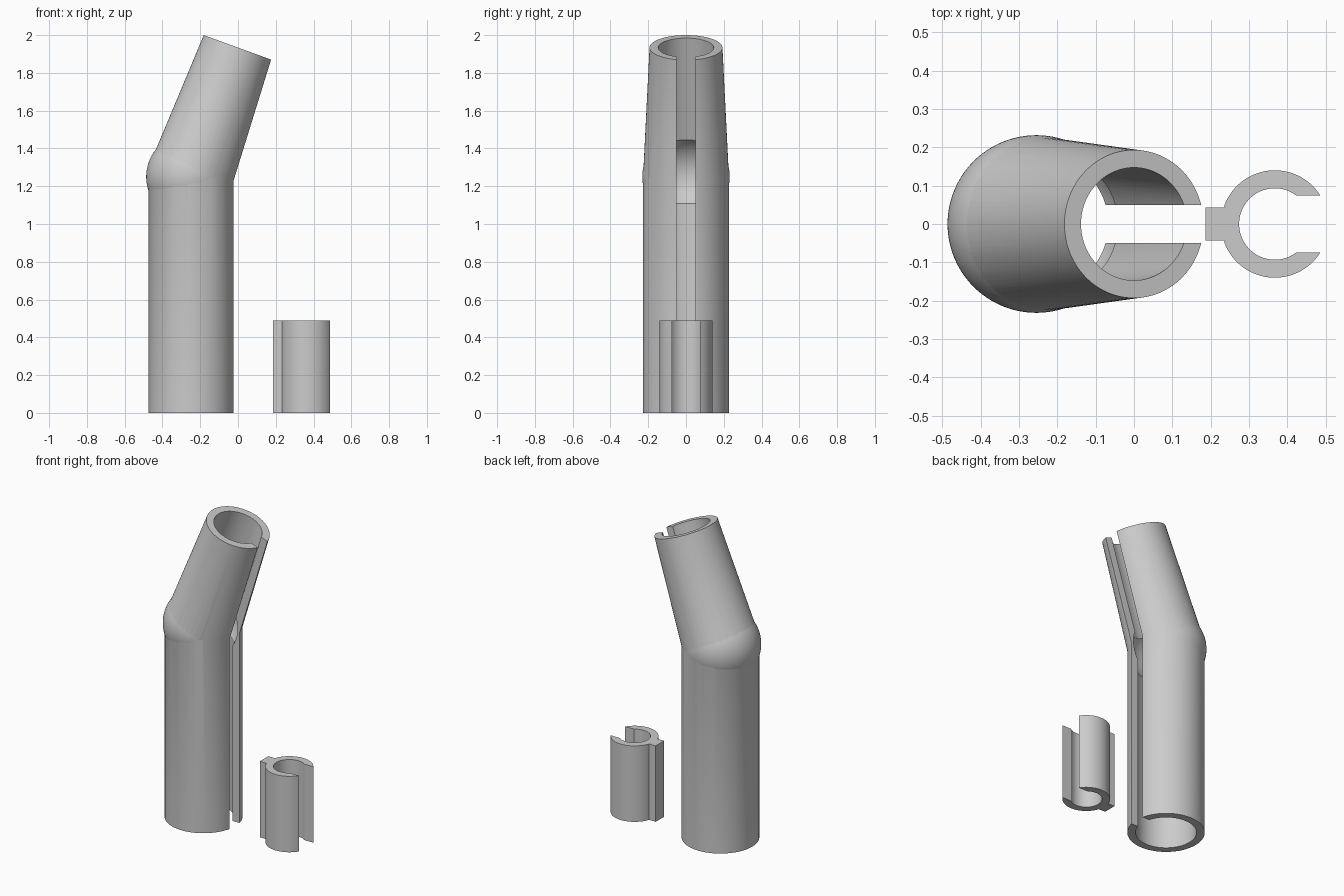
import bpy, bmesh
from math import sin, cos, pi, asin, radians
from mathutils import Matrix, Vector

if "Cube" in bpy.data.objects:
    bpy.data.objects.remove(bpy.data.objects["Cube"])

grey = bpy.data.materials.new("plain_grey")
grey.use_nodes = True
grey.diffuse_color = (0.6, 0.6, 0.6, 1)
grey.node_tree.nodes["Principled BSDF"].inputs["Base Color"].default_value = (0.6, 0.6, 0.6, 1)

# Joint position and the frame of the leaning upper tube
TILT = radians(20)
LEAN = 0.731
lower = Matrix.Translation((-0.246, 0, 0))
upper = Matrix.Translation((-0.25, 0, 1.247)) @ Matrix.Rotation(TILT, 4, 'Y')
ball = Matrix.Translation((-0.2545, 0, 1.25))


def add_object(name, bm):
    bmesh.ops.recalc_face_normals(bm, faces=bm.faces)
    mesh = bpy.data.meshes.new(name)
    bm.to_mesh(mesh)
    bm.free()
    mesh.materials.append(grey)
    obj = bpy.data.objects.new(name, mesh)
    bpy.context.collection.objects.link(obj)
    return obj


def cone(name, frame, r1, r2, z1, z2):
    bm = bmesh.new()
    place = frame @ Matrix.Translation((0, 0, (z1 + z2) / 2))
    bmesh.ops.create_cone(bm, cap_ends=True, segments=96, radius1=r1, radius2=r2,
                          depth=z2 - z1, matrix=place)
    return add_object(name, bm)


def sphere(name, radius):
    bm = bmesh.new()
    bmesh.ops.create_uvsphere(bm, u_segments=96, v_segments=48, radius=radius, matrix=ball)
    return add_object(name, bm)


def box(name, frame, lo, hi):
    lo, hi = Vector(lo), Vector(hi)
    bm = bmesh.new()
    place = frame @ Matrix.Translation((lo + hi) / 2) @ Matrix.Diagonal((*(hi - lo), 1))
    bmesh.ops.create_cube(bm, size=1, matrix=place)
    return add_object(name, bm)


def combine(target, other, operation):
    mod = target.modifiers.new("combine", 'BOOLEAN')
    mod.solver = 'EXACT'
    mod.operation = operation
    mod.object = other
    bpy.context.view_layer.update()
    graph = bpy.context.evaluated_depsgraph_get()
    mesh = bpy.data.meshes.new_from_object(target.evaluated_get(graph))
    target.modifiers.clear()
    target.data = mesh
    bpy.data.objects.remove(other)


def smooth(obj):
    bpy.ops.object.select_all(action='DESELECT')
    obj.select_set(True)
    bpy.context.view_layer.objects.active = obj
    bpy.ops.object.shade_smooth_by_angle(angle=radians(25))


# Outer skin: straight tube, ball joint and tapered leaning tube
tube = cone("bent_tube", lower, 0.2275, 0.2275, 0, 1.247)
combine(tube, sphere("joint", 0.2315), 'UNION')
combine(tube, cone("leaning_tube", upper, 0.2275, 0.193, 0, LEAN), 'UNION')

# Hollow: both bores, the round chamber in the joint, and the side slot
combine(tube, cone("lower_bore", lower, 0.179, 0.179, -0.1, 1.247), 'DIFFERENCE')
combine(tube, sphere("chamber", 0.222), 'DIFFERENCE')
combine(tube, cone("upper_bore", upper, 0.178, 0.1428, 0, LEAN + 0.1), 'DIFFERENCE')
combine(tube, box("lower_slot", lower, (0, -0.05, -0.1), (0.35, 0.05, 1.247)), 'DIFFERENCE')
combine(tube, box("upper_slot", upper, (0, -0.05, 0), (0.35, 0.05, LEAN + 0.1)), 'DIFFERENCE')
smooth(tube)


# Clip: open ring with a square tab, extruded upward
def arc(radius, start, end, steps=40):
    angles = [start + (end - start) * i / steps for i in range(steps + 1)]
    return [(0.367 + radius * cos(a), radius * sin(a)) for a in angles]


OUT, IN, GAP, TAB = 0.14, 0.093, 0.074, 0.043
gap_out, gap_in, tab_angle = asin(GAP / OUT), asin(GAP / IN), asin(TAB / OUT)
outline = arc(OUT, gap_out, pi - tab_angle)
outline += [(0.186, TAB), (0.186, -TAB)]
outline += arc(OUT, pi + tab_angle, 2 * pi - gap_out)
outline += arc(IN, 2 * pi - gap_in, gap_in, 72)

bm = bmesh.new()
face = bm.faces.new([bm.verts.new((x, y, 0)) for x, y in outline])
raised = bmesh.ops.extrude_face_region(bm, geom=[face], use_keep_orig=True)["geom"]
bmesh.ops.translate(bm, vec=(0, 0, 0.49),
                    verts=[v for v in raised if isinstance(v, bmesh.types.BMVert)])
smooth(add_object("clip", bm))
